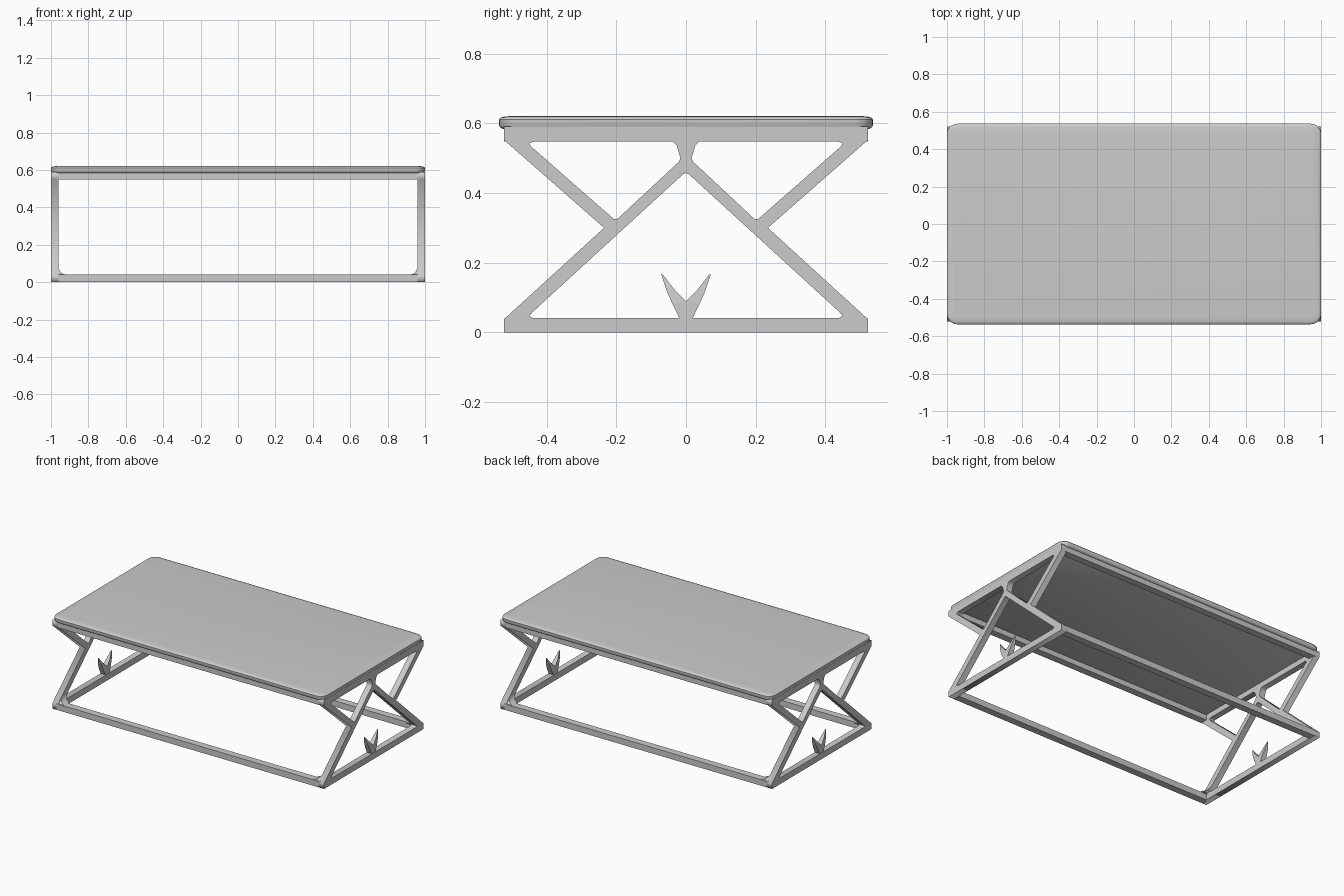
import bpy, bmesh, math
from mathutils import Matrix

if "Cube" in bpy.data.objects:
    bpy.data.objects.remove(bpy.data.objects["Cube"])


def add_mesh(name, bm):
    bmesh.ops.recalc_face_normals(bm, faces=bm.faces)
    me = bpy.data.meshes.new(name)
    bm.to_mesh(me)
    bm.free()
    ob = bpy.data.objects.new(name, me)
    bpy.context.collection.objects.link(ob)
    return ob


def box(name, x0, x1, y0, y1, z0, z1):
    bm = bmesh.new()
    bmesh.ops.create_cube(bm, size=1)
    for v in bm.verts:
        v.co = ((x0 + x1) / 2 + v.co.x * (x1 - x0),
                (y0 + y1) / 2 + v.co.y * (y1 - y0),
                (z0 + z1) / 2 + v.co.z * (z1 - z0))
    return add_mesh(name, bm)


def loft(name, rings):
    """Skin closed rings of equal length and cap both ends."""
    bm = bmesh.new()
    vs = [[bm.verts.new(p) for p in r] for r in rings]
    n = len(vs[0])
    for a, b in zip(vs, vs[1:]):
        for i in range(n):
            j = (i + 1) % n
            bm.faces.new((a[i], a[j], b[j], b[i]))
    bm.faces.new(vs[0][::-1])
    bm.faces.new(vs[-1])
    return add_mesh(name, bm)


def mirror_y(pts):
    return [(-y, z) for y, z in reversed(pts)]


# Side frame: flat outline with three cut-outs, given as (y, z)
right_edge = [(0.522, 0), (0.522, 0.038), (0.235, 0.30), (0.522, 0.552), (0.522, 0.59)]
outline = right_edge + mirror_y(right_edge)
low_hole = [(-0.437, 0.041), (0.437, 0.041), (0.449, 0.046), (0.446, 0.053),
            (0.008, 0.454), (0, 0.457), (-0.008, 0.454), (-0.446, 0.053), (-0.449, 0.046)]
top_hole = [(0.197, 0.325), (0.208, 0.326), (0.446, 0.535), (0.449, 0.543), (0.437, 0.547),
            (0.038, 0.547), (0.026, 0.535), (0.016, 0.50), (0.02, 0.49)]


def side_frame(name, x, half):
    cu = bpy.data.curves.new(name, 'CURVE')
    cu.dimensions = '2D'
    cu.fill_mode = 'BOTH'
    cu.extrude = half
    for pts in (outline, low_hole, top_hole, mirror_y(top_hole)):
        sp = cu.splines.new('POLY')
        sp.points.add(len(pts) - 1)
        for p, (y, z) in zip(sp.points, pts):
            p.co = (y, z, 0, 1)
        sp.use_cyclic_u = True
    tmp = bpy.data.objects.new(name + "_curve", cu)
    bpy.context.collection.objects.link(tmp)
    dg = bpy.context.evaluated_depsgraph_get()
    me = bpy.data.meshes.new_from_object(tmp.evaluated_get(dg))
    bpy.data.objects.remove(tmp)
    me.transform(Matrix(((0, 0, 1, x), (1, 0, 0, 0), (0, 1, 0, 0), (0, 0, 0, 1))))
    ob = bpy.data.objects.new(name, me)
    bpy.context.collection.objects.link(ob)


for sx, side in ((-1, "left"), (1, "right")):
    side_frame(side + "_side_frame", sx * 0.979, 0.02)
    # Pointed two-leaf ornament on the lower rail
    for sy, part in ((-1, "front"), (1, "back")):
        def ring(y0, y1, z0, z1, t):
            return [(sx * 0.979 - t, sy * y0, z0), (sx * 0.979 + t, sy * y0, z0),
                    (sx * 0.979 + t, sy * y1, z1), (sx * 0.979 - t, sy * y1, z1)]
        loft(f"{side}_{part}_leaf", [ring(0, 0.016, 0.035, 0.035, 0.018),
                                     ring(0, 0.038, 0.09, 0.08, 0.017),
                                     ring(0.035, 0.055, 0.125, 0.118, 0.012),
                                     ring(0.068, 0.071, 0.168, 0.166, 0.002)])
        # Rounded gusset where leg and long rail meet
        r = 0.045
        prof = [(0.962, 0.038)] + [
            (0.96 - r + r * math.sin(a), 0.04 + r - r * math.cos(a))
            for a in [math.pi / 2 * k / 6 for k in range(7)]]
        loft(f"{side}_{part}_gusset",
             [[(sx * x, sy * (y - (z - 0.04) * 1.09), z) for x, z in prof]
              for y in (0.515, 0.46)])

# Long rails, bottom and top
for sy, part in ((-1, "front"), (1, "back")):
    y0, y1 = sorted((sy * 0.475, sy * 0.522))
    box(part + "_bottom_rail", -0.97, 0.97, y0, y1, 0, 0.04)
    box(part + "_top_rail", -0.97, 0.97, y0, y1, 0.548, 0.59)


# Table top: rounded slab with a softly domed upper edge
def rounded_ring(inset, z, r=0.055, seg=8):
    pts = []
    for q, (cx, cy) in enumerate(((1, 1), (-1, 1), (-1, -1), (1, -1))):
        for k in range(seg + 1):
            a = math.pi / 2 * (q + k / seg)
            pts.append((cx * (1 - r) + (r - inset) * math.cos(a),
                        cy * (0.536 - r) + (r - inset) * math.sin(a), z))
    return pts


loft("table_top", [rounded_ring(i, z) for i, z in
                   ((0.012, 0.583), (0.003, 0.588), (0.0, 0.594), (0.0, 0.611),
                    (0.004, 0.616), (0.014, 0.619), (0.035, 0.621))])
bpy.ops.object.select_all(action='DESELECT')
top = bpy.data.objects["table_top"]
top.select_set(True)
bpy.context.view_layer.objects.active = top
bpy.ops.object.shade_smooth_by_angle(angle=math.radians(35))
